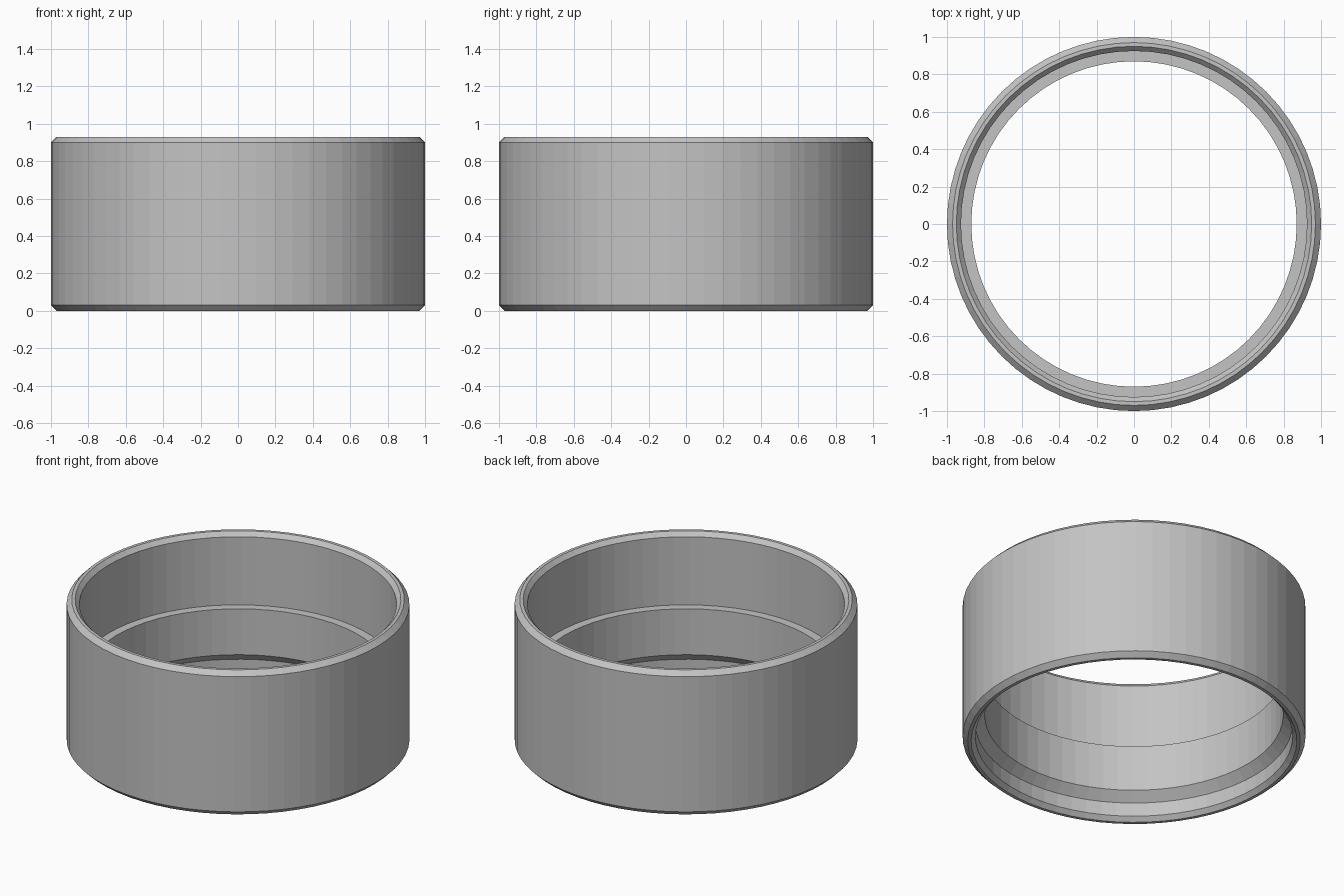
import bpy
import bmesh
from math import cos, sin, tau

SEGMENTS = 64
HEIGHT = 0.93

cube = bpy.data.objects.get("Cube")
if cube:
    bpy.data.objects.remove(cube, do_unlink=True)


def make_material(name, rgb):
    mat = bpy.data.materials.new(name)
    mat.use_nodes = True
    mat.diffuse_color = (*rgb, 1)
    mat.node_tree.nodes["Principled BSDF"].inputs["Base Color"].default_value = (*rgb, 1)
    return mat


def lathe(name, profile, mat):
    """Revolve a closed (radius, height) outline around z."""
    bm = bmesh.new()
    rings = []
    for i in range(SEGMENTS):
        a = tau * i / SEGMENTS
        rings.append([bm.verts.new((r * cos(a), r * sin(a), z)) for r, z in profile])
    for i, ring in enumerate(rings):
        nxt = rings[(i + 1) % SEGMENTS]
        for j in range(len(profile)):
            k = (j + 1) % len(profile)
            bm.faces.new((ring[j], nxt[j], nxt[k], ring[k]))
    bmesh.ops.recalc_face_normals(bm, faces=bm.faces)
    mesh = bpy.data.meshes.new(name)
    bm.to_mesh(mesh)
    bm.free()
    mesh.materials.append(mat)
    obj = bpy.data.objects.new(name, mesh)
    bpy.context.collection.objects.link(obj)
    return obj


# Rim outline, shared by both ends: inner chamfer, flat lip, outer chamfer
rim = [(0.925, 0.027), (0.95, 0), (0.97, 0), (1, 0.03)]
top_rim = [(r, HEIGHT - z) for r, z in reversed(rim)]

# Bore: flat ledge at mid height, narrow waist, cone opening to the lower end
bore = [(0.925, 0.465), (0.87, 0.465), (0.87, 0.17), (0.925, 0.115)]

grey = make_material("plain grey", (0.55, 0.55, 0.55))
lathe("stepped_ring", rim + top_rim + bore, grey)
